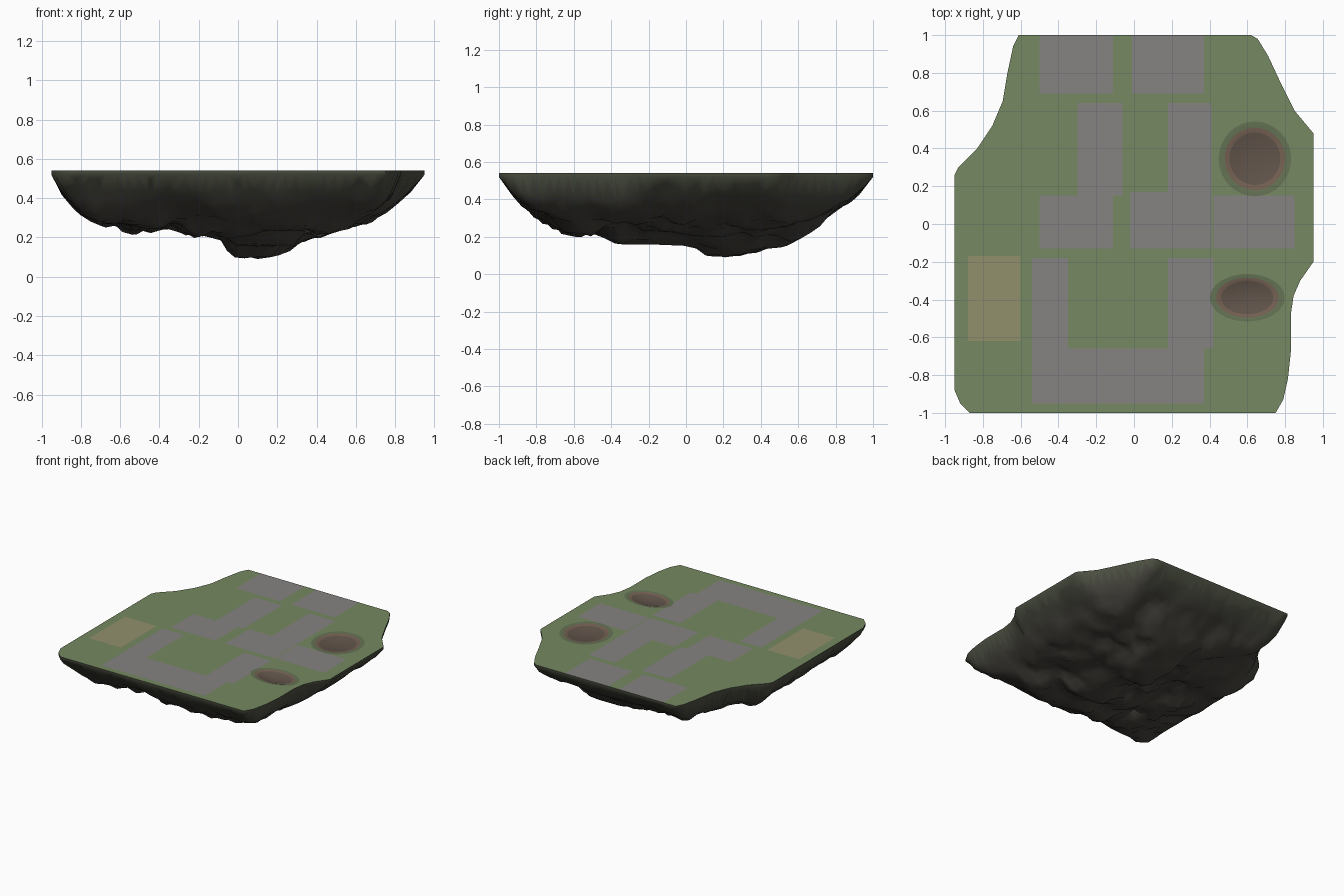
import bpy, bmesh, random
from math import sin, cos, pi
from mathutils import Vector, noise
from mathutils.geometry import delaunay_2d_cdt, intersect_point_line

if "Cube" in bpy.data.objects:
    bpy.data.objects.remove(bpy.data.objects["Cube"])

random.seed(4)
TOP = 0.54


def mat(name, r, g, b):
    m = bpy.data.materials.new(name)
    m.diffuse_color = (r, g, b, 1)
    m.use_nodes = True
    m.node_tree.nodes["Principled BSDF"].inputs["Base Color"].default_value = m.diffuse_color
    return m


GRASS, PATH, FIELD, MUD, MUD_RIM, DARK_GRASS = (
    mat("grass", .18, .25, .12), mat("path", .24, .23, .22), mat("field", .29, .28, .15),
    mat("mud", .12, .09, .07), mat("mud_rim", .18, .12, .085), mat("dark_grass", .13, .17, .09))
ROCK, ROCK_UP, MOSS = (mat("rock", .065, .06, .05), mat("rock_up", .065, .064, .05),
                       mat("moss", .07, .078, .052))

# Island outline, counterclockwise
RIM = [(-.87, -1), (.75, -1), (.79, -.93), (.815, -.82), (.83, -.68), (.83, -.48), (.845, -.38),
       (.88, -.3), (.95, -.2), (.95, .48), (.85, .6), (.78, .74), (.71, .89), (.655, .98), (.62, 1),
       (-.61, 1), (-.64, .94), (-.67, .8), (-.695, .65), (-.75, .52), (-.83, .4), (-.93, .3),
       (-.95, .26), (-.95, -.88), (-.92, -.95)]


def densify(pts, step):
    out = []
    for a, b in zip(pts, pts[1:] + pts[:1]):
        a, b = Vector(a), Vector(b)
        n = max(1, round((b - a).length / step))
        out += [a.lerp(b, i / n) for i in range(n)]
    return out


OUTLINE = densify(RIM, .05)


def edge_dist(p):
    best = 9
    for a, b in zip(RIM, RIM[1:] + RIM[:1]):
        a, b = Vector(a), Vector(b)
        t = min(1, max(0, intersect_point_line(p, a, b)[1]))
        best = min(best, (p - a.lerp(b, t)).length)
    return best


def triangulate(loops, extra=()):
    pts, edges = [], []
    for loop in loops:
        n, k = len(loop), len(pts)
        pts += [Vector(p) for p in loop]
        edges += [(k + i, k + (i + 1) % n) for i in range(n)]
    pts += list(extra)
    verts, _, faces, *_ = delaunay_2d_cdt(pts, edges, [], 1, 1e-5)
    return verts, faces


def make(name, verts, faces, mats, pick):
    me = bpy.data.meshes.new(name)
    me.from_pydata(verts, [], faces)
    for m in mats:
        me.materials.append(m)
    for p in me.polygons:
        p.material_index = mats.index(pick(p.center))
    ob = bpy.data.objects.new(name, me)
    bpy.context.collection.objects.link(ob)
    bpy.ops.object.select_all(action='DESELECT')
    ob.select_set(True)
    bpy.context.view_layer.objects.active = ob
    bpy.ops.object.shade_smooth_by_angle(angle=.9)
    return ob


# Ground: paving, field and craters cut into one sheet
PATHS = [(-.5, -.11, .69, 1), (-.01, .37, .69, 1), (-.3, -.06, .15, .64), (.18, .41, .17, .64),
         (-.5, -.11, -.13, .15), (-.02, .41, -.13, .17), (.42, .85, -.13, .15),
         (-.54, -.35, -.95, -.18), (.18, .42, -.66, -.18), (-.54, .37, -.95, -.66)]
FIELDS = [(-.88, -.6, -.62, -.17)]
CRATERS = [(.64, .345, .16, .165), (.6, -.39, .165, .105)]


def rect(r):
    x0, x1, y0, y1 = r
    return [(x0, y0), (x1, y0), (x1, y1), (x0, y1)]


def inside(p, rects):
    return any(r[0] < p.x < r[1] and r[2] < p.y < r[3] for r in rects)


def crater_r(p):
    return min((((p.x - x) / a) ** 2 + ((p.y - y) / b) ** 2) ** .5 for x, y, a, b in CRATERS)


def ground_colour(p):
    r = crater_r(p)
    if r < 1.2:
        return MUD if r < .84 else MUD_RIM if r < 1 else DARK_GRASS
    return PATH if inside(p, PATHS) else FIELD if inside(p, FIELDS) else GRASS


rings = [[(x + a * s * cos(i * pi / 16), y + b * s * sin(i * pi / 16)) for i in range(32)]
         for x, y, a, b in CRATERS for s in (1.2, 1, .84, .5, .2)]
verts, faces = triangulate([OUTLINE] + [rect(r) for r in PATHS + FIELDS] + rings)
verts = [(v.x, v.y, TOP - .02 * max(0, 1 - crater_r(v) ** 2)) for v in verts]
make("ground", verts, faces, [GRASS, PATH, FIELD, MUD, MUD_RIM, DARK_GRASS], ground_colour)

# Underside: lowest heights seen from the front and from the right
FRONT = [(-.95, .52), (-.9, .41), (-.8, .3), (-.7, .26), (-.52, .2), (-.35, .25), (-.22, .19),
         (-.1, .2), (-.01, .05), (.07, .05), (.13, 0), (.2, .04), (.3, .17), (.4, .19), (.5, .23),
         (.6, .25), (.7, .28), (.8, .36), (.88, .43), (.95, .52)]
SIDE = [(-1, .52), (-.9, .38), (-.8, .29), (-.66, .2), (-.45, .2), (-.37, .16), (-.2, .16),
        (.04, .15), (.1, .1), (.28, .08), (.35, 0), (.42, .06), (.5, .13), (.65, .21), (.75, .28),
        (.9, .39), (1, .52)]


def lookup(table, t):
    for (a, za), (b, zb) in zip(table, table[1:]):
        if t <= b:
            return za + (zb - za) * max(0, t - a) / (b - a)
    return table[-1][1]


def underside_z(p):
    d = edge_dist(p)
    if d < 1e-4:
        return TOP - .02
    dx, dy = TOP - lookup(FRONT, p.x), TOP - lookup(SIDE, p.y)
    hull = min(dx, dy)
    depth = min(.65 * hull + .35 * dx * dy / TOP, .02 + .5 * d ** .5)
    # rocky lumps fade out at the rim and at the lowest tip
    q = Vector((p.x * 4.5, p.y * 4.5, 3))
    lump = noise.noise(q) * .07 + (abs(noise.noise(q * 1.9)) - .25) * .07
    tip = min(1, (p - Vector((.13, .35))).length / .25)
    return TOP - max(.02, min(hull, depth + lump * min(1, d / .3) * tip))


STEP = .055
inner = [Vector((.13, .35))]
for i in range(-18, 19):
    for j in range(-19, 20):
        p = Vector((i + .5 * (j % 2) + random.uniform(-.3, .3), j + random.uniform(-.3, .3))) * STEP
        x, y = p
        crossings = sum((a[1] > y) != (b[1] > y) and x < a[0] + (b[0] - a[0]) * (y - a[1]) / (b[1] - a[1])
                        for a, b in zip(RIM, RIM[1:] + RIM[:1]))
        if crossings % 2 and edge_dist(p) > .02:
            inner.append(p)
verts, faces = triangulate([OUTLINE], inner)
verts3 = [(v.x, v.y, underside_z(v)) for v in verts]
faces = [tuple(reversed(f)) for f in faces]
# rim band joining rock to ground
n, k = len(OUTLINE), len(verts3)
verts3 += [(p.x, p.y, TOP) for p in OUTLINE] + [(p.x, p.y, TOP - .02) for p in OUTLINE]
faces += [(k + n + i, k + n + (i + 1) % n, k + (i + 1) % n, k + i) for i in range(n)]
rock = make("rock_underside", verts3, faces, [ROCK, ROCK_UP, MOSS],
            lambda c: MOSS if c.z > .47 else ROCK_UP if c.z > .38 else ROCK)
bm = bmesh.new()
bm.from_mesh(rock.data)
bmesh.ops.remove_doubles(bm, verts=bm.verts, dist=1e-4)
bm.to_mesh(rock.data)
bm.free()
